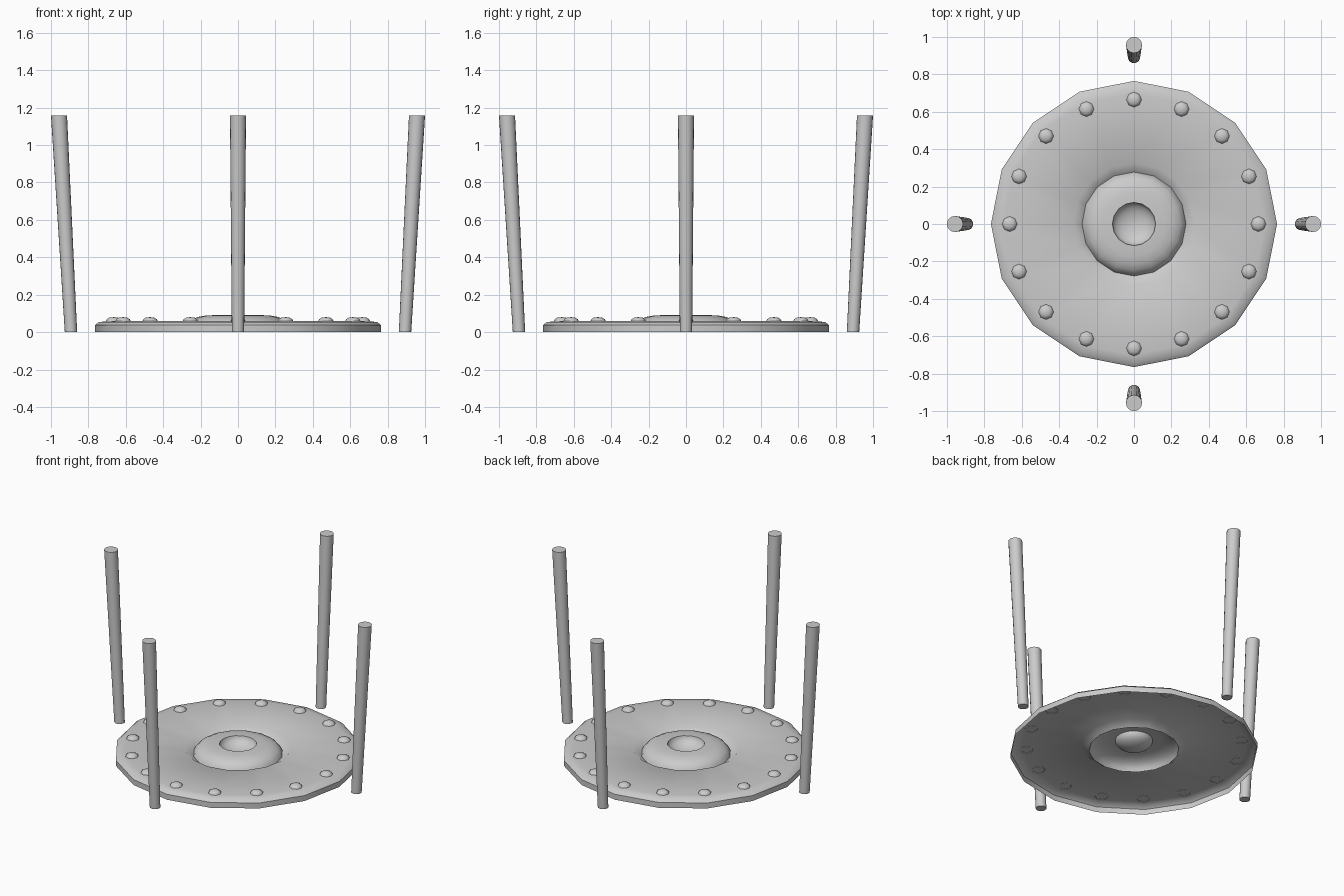
import bpy, bmesh
from math import sin, cos, pi, radians

if "Cube" in bpy.data.objects:
    bpy.data.objects.remove(bpy.data.objects["Cube"])


def finish(name, bm, angle=35):
    mesh = bpy.data.meshes.new(name)
    bm.to_mesh(mesh)
    bm.free()
    ob = bpy.data.objects.new(name, mesh)
    bpy.context.collection.objects.link(ob)
    bpy.ops.object.select_all(action='DESELECT')
    ob.select_set(True)
    bpy.context.view_layer.objects.active = ob
    bpy.ops.object.shade_smooth_by_angle(angle=radians(angle))
    return ob


def lathe(bm, profile, sides, cx=0, cy=0):
    """Open surface of revolution; profile runs from the outside inward."""
    rings = []
    for r, z in profile:
        if r == 0:
            rings.append([bm.verts.new((cx, cy, z))] * sides)
        else:
            rings.append([bm.verts.new((cx + r * cos(2 * pi * i / sides),
                                        cy + r * sin(2 * pi * i / sides), z))
                          for i in range(sides)])
    for a, b in zip(rings, rings[1:]):
        for i in range(sides):
            j = (i + 1) % sides
            if b[i] is b[j]:
                bm.faces.new((a[i], a[j], b[i]))
            else:
                bm.faces.new((a[i], a[j], b[j], b[i]))


# Plate shell with rim, flat top and sloped groove around the centre
bm = bmesh.new()
lathe(bm, [(.765, 0), (.765, .037), (.745, .053), (.70, .059),
           (.325, .059), (.278, .024)], 16)
finish("base_plate", bm, 40)

# Raised domed ring in the middle
bm = bmesh.new()
lathe(bm, [(.278, .024), (.268, .047), (.247, .066), (.215, .081),
           (.17, .089), (.115, .091)], 16)
finish("centre_dome", bm, 40)

# Shallow bowl sunk into the dome
bm = bmesh.new()
steps = 6
lathe(bm, [(.116 * cos(pi / 2 * k / steps) if k < steps else 0,
            .091 - .063 * sin(pi / 2 * k / steps)) for k in range(steps + 1)], 32)
finish("centre_bowl", bm, 40)

# Ring of rivets
bm = bmesh.new()
for i in range(16):
    a = 2 * pi * i / 16
    lathe(bm, [(.041, .057), (.037, .068), (.023, .077), (0, .080)], 8,
          .665 * cos(a), .665 * sin(a))
finish("rivets", bm, 50)

# Four tapered poles leaning outward
for i, side in enumerate(("right", "back", "left", "front")):
    a = pi / 2 * i
    bm = bmesh.new()
    bmesh.ops.create_cone(bm, cap_ends=True, segments=16,
                          radius1=.033, radius2=.043, depth=1.157)
    for v in bm.verts:
        offset = .957 if v.co.z > 0 else .893
        v.co.x += offset * cos(a)
        v.co.y += offset * sin(a)
        v.co.z += 1.157 / 2
    finish(side + "_pole", bm)
